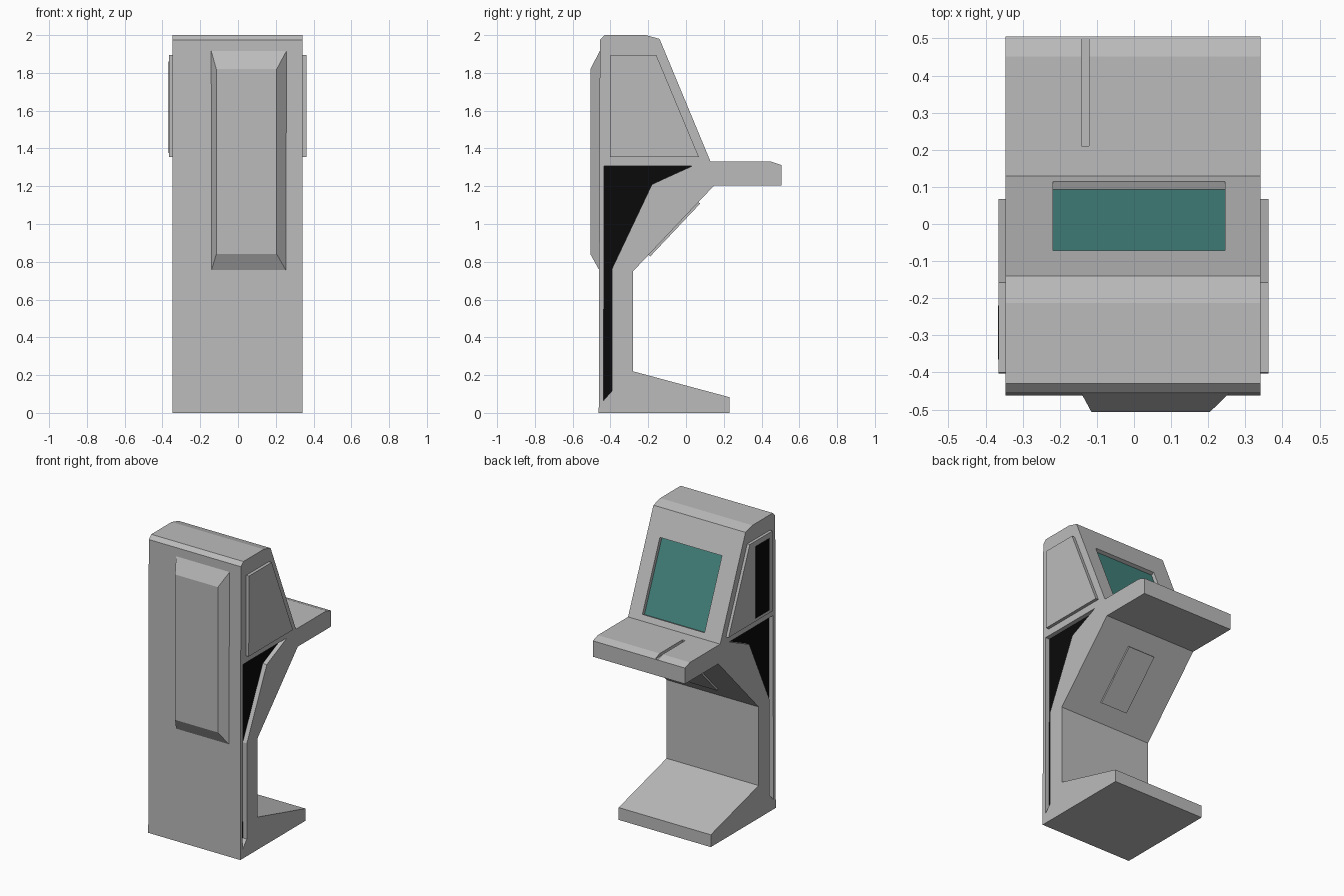
import bpy, bmesh
from mathutils import Vector

if "Cube" in bpy.data.objects:
    bpy.data.objects.remove(bpy.data.objects["Cube"])


def material(name, rgb):
    m = bpy.data.materials.new(name)
    m.diffuse_color = (*rgb, 1)
    m.use_nodes = True
    m.node_tree.nodes["Principled BSDF"].inputs["Base Color"].default_value = m.diffuse_color
    return m


GREY = material("grey", (0.5, 0.5, 0.5))
BLACK = material("black", (0.003, 0.003, 0.003))
TEAL = material("teal", (0.058, 0.23, 0.21))


def loft(name, ring_a, ring_b, *mats):
    """Closed solid between two matching rings of points."""
    bm = bmesh.new()
    a = [bm.verts.new(p) for p in ring_a]
    b = [bm.verts.new(p) for p in ring_b]
    n = len(a)
    bm.faces.new(a)
    bm.faces.new(b[::-1])
    for i in range(n):
        j = (i + 1) % n
        bm.faces.new((a[i], a[j], b[j], b[i]))
    bmesh.ops.recalc_face_normals(bm, faces=bm.faces)
    me = bpy.data.meshes.new(name)
    bm.to_mesh(me)
    bm.free()
    ob = bpy.data.objects.new(name, me)
    bpy.context.collection.objects.link(ob)
    for m in mats:
        me.materials.append(m)
    return ob


def prism(name, profile, x0, x1, *mats):
    """Extrude a (y, z) profile along x."""
    return loft(name, [(x0, *p) for p in profile], [(x1, *p) for p in profile], *mats)


def cut(ob, cutter):
    mod = ob.modifiers.new("cut", 'BOOLEAN')
    mod.operation = 'DIFFERENCE'
    mod.solver = 'EXACT'
    mod.object = cutter
    bpy.context.view_layer.objects.active = ob
    bpy.ops.object.modifier_apply(modifier=mod.name)
    bpy.data.objects.remove(cutter)


# cabinet body
XL, XR = -0.346, 0.341
body = prism("cabinet", [
    (-0.462, 0), (0.23, 0), (0.23, 0.083), (-0.28, 0.22), (-0.28, 0.75),
    (0.15, 1.205), (0.505, 1.205), (0.505, 1.312), (0.452, 1.33), (0.13, 1.33),
    (-0.14, 1.98), (-0.213, 2.0), (-0.43, 2.0), (-0.456, 1.975)],
    XL, XR, GREY, BLACK, TEAL)

# side recesses
DEPTH = 0.03
side = [(-0.433, 1.308), (0.035, 1.308), (-0.18, 1.21), (-0.393, 0.76),
        (-0.393, 0.115), (-0.437, 0.065)]
cut(body, prism("recess_cutter", side, XR - DEPTH, XR + 0.1, GREY))
cut(body, prism("recess_cutter", side, XL - 0.1, XL + DEPTH, GREY))

# screen recess, in the sloped front
foot = Vector((0.13, 1.33))
up = (Vector((-0.14, 1.98)) - foot).normalized()
out = Vector((up.y, -up.x))
SD = 0.024
low, high = foot + up * 0.04, foot + up * 0.525
cut(body, prism("screen_cutter", [low - out * SD, high - out * SD, high + out * 0.05, low + out * 0.05],
                -0.218, 0.245, GREY))

# card slot on the shelf
cut(body, prism("slot_cutter", [(0.21, 1.31), (0.5, 1.31), (0.5, 1.4), (0.21, 1.4)],
                -0.142, -0.121, GREY))

# colour the recess floors
n3 = Vector((0, out.x, out.y))
f3 = Vector((0, foot.x, foot.y))
for f in body.data.polygons:
    x, z = f.center.x, f.center.z
    f.material_index = 0
    if abs(f.normal.x) > 0.9 and min(abs(x - XR + DEPTH), abs(x - XL - DEPTH)) < 0.003:
        f.material_index = 1
    elif f.normal.dot(n3) > 0.99 and (f.center - f3).dot(n3) < -SD / 2:
        f.material_index = 2

# raised upper side panels
panel = [(-0.403, 1.355), (0.068, 1.355), (-0.158, 1.896), (-0.4, 1.896)]
prism("right_side_panel", panel, XR, XR + 0.021, GREY)
prism("left_side_panel", panel, XL - 0.019, XL, GREY)
# dark plate on the left panel
prism("left_dark_plate", [(-0.365, 1.375), (-0.22, 1.375), (-0.22, 1.86), (-0.365, 1.86)],
      XL - 0.021, XL - 0.019, BLACK)

# plate under the shelf
a, b = Vector((-0.28, 0.75)), Vector((0.15, 1.205))
d = (b - a).normalized()
n = Vector((d.y, -d.x))
p, q = a + (b - a) * 0.19, a + (b - a) * 0.805
prism("underside_plate", [p, q, q + n * 0.012, p + n * 0.012], -0.1, 0.1, GREY)


# bevelled housing on the back wall
def rect(x0, x1, z0, z1, y):
    return [(x0, y, z0), (x1, y, z0), (x1, y, z1), (x0, y, z1)]


loft("rear_housing", rect(-0.142, 0.257, 0.75, 1.917, -0.456),
     rect(-0.115, 0.205, 0.84, 1.82, -0.506), GREY)
